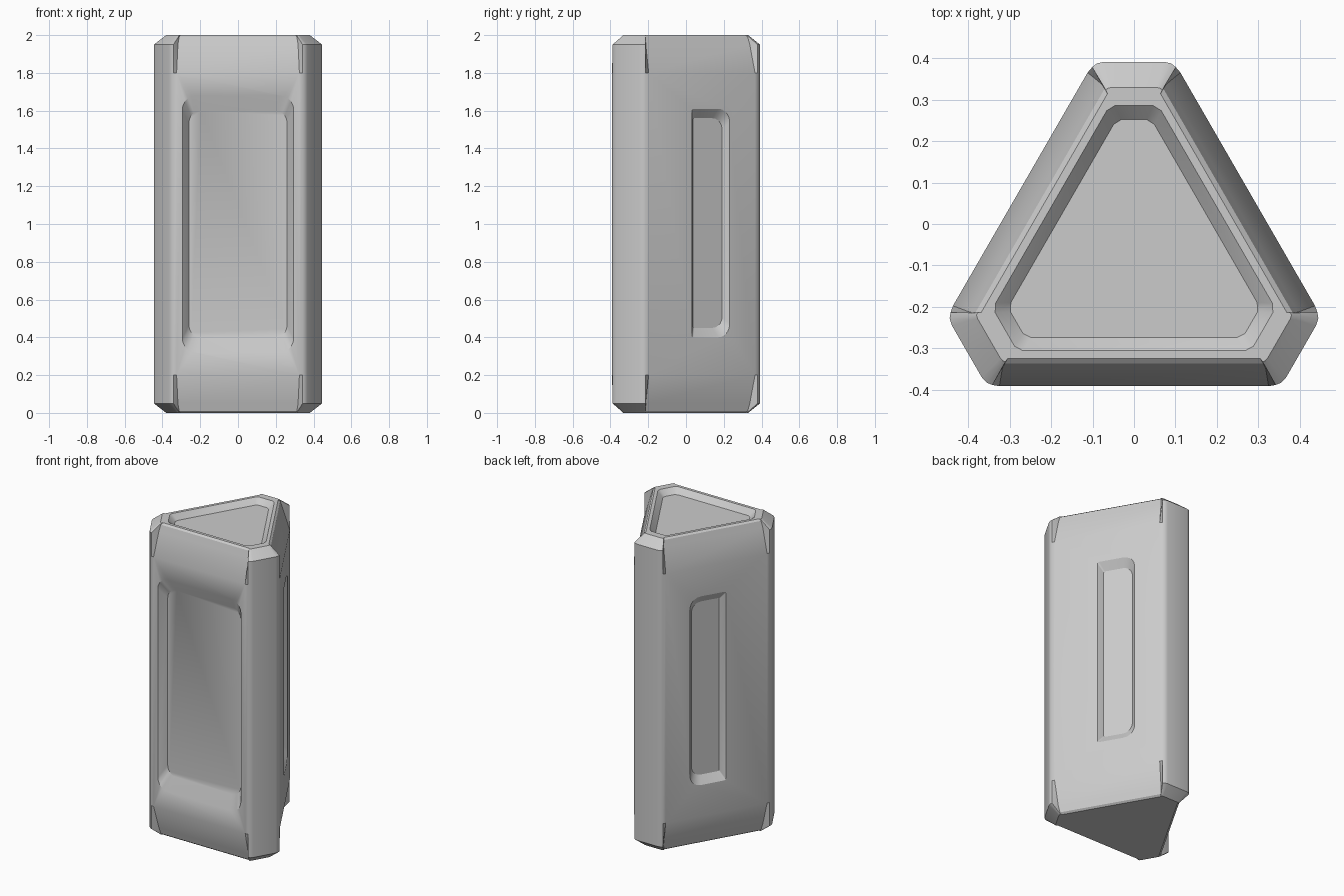
import bpy, bmesh
from math import sin, cos, pi, radians
from mathutils import Vector, Matrix

if "Cube" in bpy.data.objects:
    bpy.data.objects.remove(bpy.data.objects["Cube"])

YC = -0.0745   # centre of the three-fold outline


def ring(half, z):
    """Half a corner post (u outward, v sideways), mirrored and turned three times."""
    post = [(u, v) for u, v in half] + [(u, -v) for u, v in reversed(half)]
    pts = []
    for k in range(3):
        a = pi / 2 + k * 2 * pi / 3
        for u, v in reversed(post):
            pts.append(Vector((u * cos(a) - v * sin(a), YC + u * sin(a) + v * cos(a), z)))
    return pts


def loft(name, rings, matrix=Matrix()):
    bm = bmesh.new()
    loops = [[bm.verts.new(matrix @ Vector(p)) for p in r] for r in rings]
    for a, b in zip(loops, loops[1:]):
        n = len(a)
        for i in range(n):
            j = (i + 1) % n
            bm.faces.new((a[i], a[j], b[j], b[i]))
    bm.faces.new(loops[0])
    bm.faces.new(loops[-1])
    bmesh.ops.recalc_face_normals(bm, faces=bm.faces)
    me = bpy.data.meshes.new(name)
    bm.to_mesh(me)
    bm.free()
    ob = bpy.data.objects.new(name, me)
    bpy.context.collection.objects.link(ob)
    return ob


def panel(hw, hh, r_left, r_right, depth):
    """Rounded rectangle in the local x-z plane, at local y = depth."""
    pts = []
    for sx, sz, a0, r in ((1, 1, 0, r_right), (-1, 1, 1, r_left),
                          (-1, -1, 2, r_left), (1, -1, 3, r_right)):
        for i in range(6):
            a = (a0 + i / 5) * pi / 2
            pts.append((sx * (hw - r) + r * cos(a), depth, sz * (hh - r) + r * sin(a)))
    return pts


def panel_cutter(outer, inner, depth, rl, rr, matrix):
    return loft("panel_cutter", [panel(*outer, rl, rr, -0.03), panel(*outer, rl, rr, 0),
                                 panel(*inner, rl * .85, rr * .85, depth)], matrix)


# Body: three corner posts with sloped, notched sides near both ends
mid = [(.440, .112), (.453, .101), (.462, .090), (.466, .072)]
notch = [(.412, .078)] + mid[1:]
shoulder = [(.401, .071), (.408, .074), (.414, .069), (.416, .059)]
cap = [(.389, .064), (.397, .068), (.402, .064), (.404, .055)]
top = [(mid, 1.8), (notch, 1.95), (shoulder, 1.99), (cap, 2.0)]
levels = [(h, 2 - z) for h, z in reversed(top)] + top
body = loft("body", [ring(h, z) for h, z in levels])

# Triangular recess in the top
def tri(r, u):
    return [(u - .012, (r - .5 * (u - .012)) / .866), (u, (r - .5 * u) / .866 - .012)]

cutters = [loft("top_cutter", [ring(tri(.231, .360), 2.05), ring(tri(.231, .360), 2.0),
                               ring(tri(.200, .327), 1.965)])]

# Wide panel in the front
cutters.append(panel_cutter((.295, .68), (.26, .60), .05, .075, .075,
                            Matrix.Translation((0, YC - .317, 1))))

# Narrow slot in each rear side, nearer the back edge
for side in (1, -1):
    turn = Matrix.Translation((0, YC, 1.005)) @ Matrix.Rotation(side * radians(120), 4, 'Z')
    m = turn @ Matrix.Translation((side * .055, -.317, 0))
    rl, rr = (.01, .07) if side == 1 else (.07, .01)
    cutters.append(panel_cutter((.115, .605), (.089, .555), .035, rl, rr, m))

bpy.context.view_layer.objects.active = body
body.select_set(True)
for c in cutters:
    mod = body.modifiers.new("recess", 'BOOLEAN')
    mod.operation = 'DIFFERENCE'
    mod.solver = 'EXACT'
    mod.object = c
    bpy.ops.object.modifier_apply(modifier=mod.name)
    bpy.data.objects.remove(c)

bpy.ops.object.shade_smooth_by_angle(angle=radians(32))
